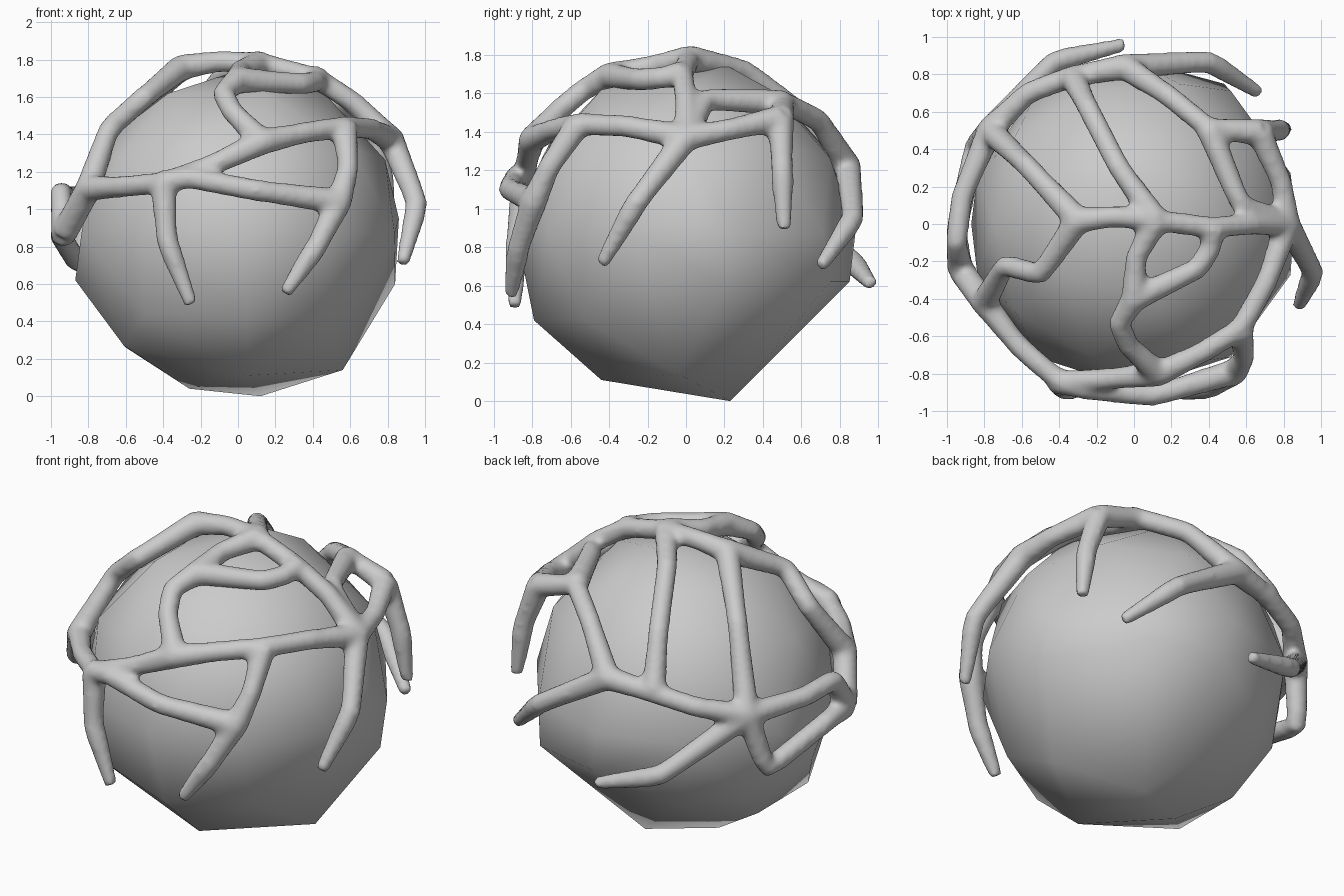
import bpy, bmesh, math
from mathutils import Vector

if "Cube" in bpy.data.objects:
    bpy.data.objects.remove(bpy.data.objects["Cube"])

# Boulder: convex hull of a coarse dome and a hand-shaped faceted underside
bm = bmesh.new()
bmesh.ops.create_icosphere(bm, subdivisions=2, radius=0.88)
dome = [v.co + Vector((0, 0, 0.87)) for v in bm.verts if -.2 < v.co.z < .87]
bm.free()
shape = [(-.87, 0, .62), (-.61, -.33, .27), (-.6, .15, .26), (-.26, .05, .04),
         (.12, .23, 0), (.56, -.04, .14), (.84, .2, .6), (.05, -.79, .42),
         (.04, -.44, .11), (.48, -.54, .43), (-.5, -.58, .44), (-.4, .64, .45),
         (.48, .75, .62), (.05, .85, .62), (-.68, .4, .5),
         (.86, .08, .95), (.03, .2, 1.75)]
bm = bmesh.new()
for p in dome + [Vector(u) for u in shape]:
    bm.verts.new(p)
bmesh.ops.convex_hull(bm, input=bm.verts)
loose = [v for v in bm.verts if not v.link_faces]
bmesh.ops.delete(bm, geom=loose, context='VERTS')
bmesh.ops.recalc_face_normals(bm, faces=bm.faces)
me = bpy.data.meshes.new("boulder")
bm.to_mesh(me)
bm.free()
boulder = bpy.data.objects.new("boulder", me)
bpy.context.collection.objects.link(boulder)

# Root junctions
right = (.82, 0, 1.37)
fr = (.57, -.56, 1.44)
front = (.13, -.80, 1.36)
fr_low = (.54, -.79, 1.04)
fl = (-.4, -.84, 1.14)
left = (-.8, -.42, 1.11)
left_low = (-.93, -.24, .87)
top_front = (0, -.4, 1.69)
sp_r, sp_m, sp_l = (.42, -.02, 1.70), (.12, .02, 1.78), (-.3, .02, 1.76)
bl = (-.77, .5, 1.05)
b1, b2 = (-.33, .79, 1.18), (-.05, .84, 1.22)
br, br2 = (.4, .51, 1.55), (.67, .49, 1.47)

# Strands between junctions
strands = [
    [right, (.62, 0, 1.57), sp_r, sp_m, (-.1, .04, 1.79), sp_l],
    [sp_l, (-.5, -.27, 1.60), (-.69, -.22, 1.43), left],
    [sp_l, (-.58, .32, 1.50), bl],
    [sp_m, (-.08, .3, 1.72), (-.25, .63, 1.47), b1],
    [bl, (-.57, .7, 1.12), b1, b2],
    [b2, (.18, .69, 1.46), br, br2],
    [br, (.57, .10, 1.57), right],
    [br2, (.79, .22, 1.41), right],
    [right, (.71, -.31, 1.43), fr, (.36, -.69, 1.41), front],
    [front, (-.15, -.83, 1.23), fl, (-.62, -.65, 1.12), left],
    [fr, (.59, -.71, 1.22), fr_low],
    [fr_low, (.1, -.92, 1.10), (-.27, -.88, 1.17), fl],
    [front, (-.03, -.65, 1.52), (-.08, -.53, 1.62), top_front],
    [top_front, (.01, -.18, 1.74), sp_m],
    [top_front, (.34, -.24, 1.67), (.41, -.13, 1.68), sp_r],
    [left, left_low],
    [left_low, (-.95, -.1, 1.09), (-.92, .15, 1.07), bl],
    [left_low, (-.95, -.04, .86), (-.85, .42, .7), bl],
]
# Hanging roots that taper to a tip
tips = [
    [right, (.96, -.26, 1.03), (.88, -.44, .71)],
    [fr_low, (.42, -.87, .8), (.25, -.91, .55)],
    [fl, (-.38, -.88, .83), (-.25, -.89, .49)],
    [br2, (.77, .5, 1.2), (.81, .51, .89)],
    [b2, (.40, .87, .95), (.67, .7, .70)],
    [bl, (-.43, .87, .72), (-.05, .96, .61)],
]

cu = bpy.data.curves.new("root_paths", 'CURVE')
cu.dimensions = '3D'
cu.bevel_depth = 0.063
cu.bevel_resolution = 3
cu.use_fill_caps = True


def add_strand(points, taper):
    """Straight runs with each inner bend cut once, so bends stay crisp."""
    pts = [Vector(p) for p in points]
    path = [(pts[0], 1.15)]
    for a, b, c in zip(pts, pts[1:], pts[2:]):
        path += [(b.lerp(a, .2), .95), (b.lerp((a + c) / 2, .05), .95),
                 (b.lerp(c, .2), .95)]
    path.append((pts[-1], .6 if taper else 1.15))
    sp = cu.splines.new('POLY')
    sp.points.add(len(path) - 1)
    for pt, (co, r) in zip(sp.points, path):
        pt.co = (*co, 1)
        pt.radius = r


for s in strands:
    add_strand(s, False)
for t in tips:
    add_strand(t, True)

# Fuse the tubes into one network with soft webbed junctions
path_obj = bpy.data.objects.new("root_paths", cu)
bpy.context.collection.objects.link(path_obj)
dg = bpy.context.evaluated_depsgraph_get()
mesh = bpy.data.meshes.new_from_object(path_obj.evaluated_get(dg))
bpy.data.objects.remove(path_obj)
roots = bpy.data.objects.new("roots", mesh)
bpy.context.collection.objects.link(roots)
rm = roots.modifiers.new("fuse", 'REMESH')
rm.mode = 'VOXEL'
rm.voxel_size = 0.018
rm.use_smooth_shade = True
sm = roots.modifiers.new("soften", 'SMOOTH')
sm.factor = 0.5
sm.iterations = 10

bpy.ops.object.select_all(action='DESELECT')
boulder.select_set(True)
bpy.context.view_layer.objects.active = boulder
bpy.ops.object.shade_smooth_by_angle(angle=math.radians(50))
